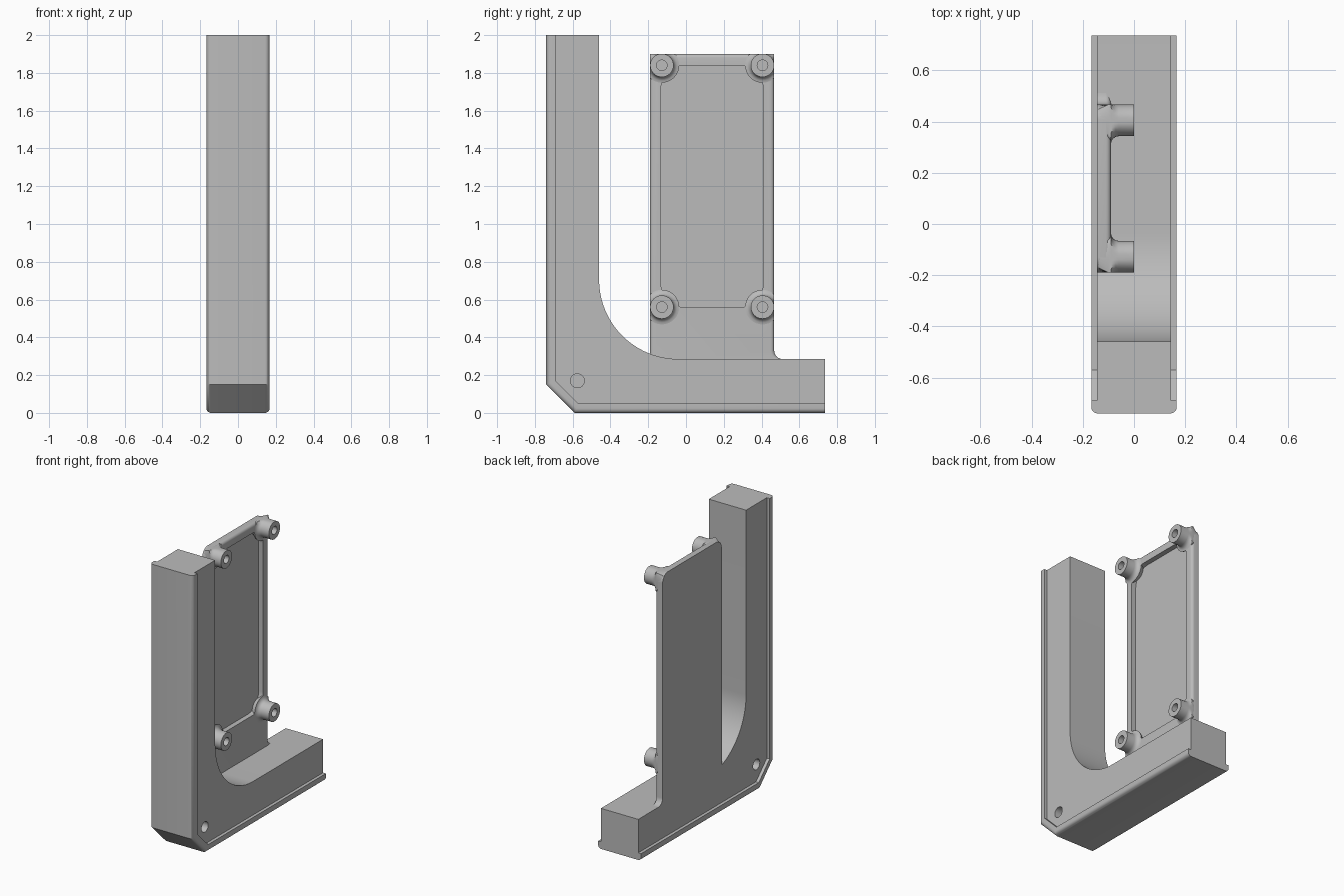
import bpy, bmesh, math

cube = bpy.data.objects.get("Cube")
if cube:
    bpy.data.objects.remove(cube, do_unlink=True)

grey = bpy.data.materials.new("light grey")
grey.use_nodes = True
grey.diffuse_color = (0.5, 0.5, 0.5, 1)
grey.node_tree.nodes["Principled BSDF"].inputs["Base Color"].default_value = (0.5, 0.5, 0.5, 1)


def finish(name, bm):
    bmesh.ops.recalc_face_normals(bm, faces=bm.faces)
    mesh = bpy.data.meshes.new(name)
    bm.to_mesh(mesh)
    bm.free()
    mesh.materials.append(grey)
    obj = bpy.data.objects.new(name, mesh)
    bpy.context.collection.objects.link(obj)
    return obj


def arc(cy, cz, r, start, end, steps=10):
    angles = [math.radians(start + (end - start) * i / steps) for i in range(steps + 1)]
    return [(cy + r * math.cos(a), cz + r * math.sin(a)) for a in angles]


def slab(name, profile, x0, x1, bevel=0, rounded=None):
    """Extrude a (y, z) profile from x0 to x1; round the edges chosen by a rule."""
    bm = bmesh.new()
    face = bm.faces.new([bm.verts.new((x0, y, z)) for y, z in profile])
    top = bmesh.ops.extrude_face_region(bm, geom=[face])["geom"]
    bmesh.ops.translate(bm, verts=[g for g in top if isinstance(g, bmesh.types.BMVert)],
                        vec=(x1 - x0, 0, 0))
    bmesh.ops.recalc_face_normals(bm, faces=bm.faces)
    if bevel:
        edges = [e for e in bm.edges if rounded(*e.verts)]
        bmesh.ops.bevel(bm, geom=edges, offset=bevel, segments=5, profile=0.5, affect='EDGES')
    return finish(name, bm)


def cut(target, cutter):
    cutter.hide_render = True
    mod = target.modifiers.new("cut", 'BOOLEAN')
    mod.operation = 'DIFFERENCE'
    mod.solver = 'EXACT'
    mod.object = cutter
    bpy.context.view_layer.objects.active = target
    bpy.ops.object.modifier_apply(modifier=mod.name)
    bpy.data.objects.remove(cutter, do_unlink=True)


SIDE, LIP, BACK = 0.145, 0.167, 0.737
BASE_TOP, RIM = 0.285, -0.09

# L-shaped body with a swept inner corner and a blind hole in each side
body = slab("frame_body", [(-0.69, 2), (-0.69, 0.17), (-0.57, 0.05), (BACK, 0.05), (BACK, BASE_TOP)]
            + arc(-0.04, 0.705, 0.42, 270, 180, 24) + [(-0.46, 2)], -SIDE, SIDE)
for side in (-1, 1):
    cut(body, slab("hole_cutter", arc(-0.575, 0.17, 0.037, 0, 345, 23), side * 0.085, side * 0.2))

# Wider lip running around the outside of the body
outer = [(-0.74, 2), (-0.74, 0.15), (-0.59, 0), (BACK, 0)]


def on_outer(a, b):
    near = [any(math.hypot(v.co.y - y, v.co.z - z) < 1e-4 for y, z in outer) for v in (a, b)]
    return all(near) and abs(a.co.x - b.co.x) < 1e-4


lip = slab("outer_lip", outer + [(BACK, 0.05), (-0.57, 0.05), (-0.69, 0.17), (-0.69, 2)],
           -LIP, LIP, 0.024, on_outer)

# Mounting panel with a shallow rounded pocket
Y0, Y1, TOP = -0.19, 0.467, 1.9
R = 0.06
panel = slab("mounting_panel", [(Y0, 0.27), (0.512, 0.27)]
             + arc(Y1 + 0.045, BASE_TOP + 0.045, 0.045, 270, 180, 6)
             + arc(Y1 - R, TOP - R, R, 0, 90) + arc(Y0 + R, TOP - R, R, 90, 180),
             -SIDE, RIM, 0.02,
             lambda a, b: min(a.co.x, b.co.x) > RIM - 1e-4 and max(a.co.z, b.co.z) > 0.28)
P = 0.12
py0, py1, pz0, pz1 = -0.132, 0.408, 0.56, 1.84
cut(panel, slab("pocket_cutter", arc(py0 + P, pz0 + P, P, 180, 270) + arc(py1 - P, pz0 + P, P, 270, 360)
                + arc(py1 - P, pz1 - P, P, 0, 90) + arc(py0 + P, pz1 - P, P, 90, 180), -0.125, 0))


def boss(name, cy, cz):
    """Turned screw post with a flared foot and a blind hole."""
    flare = [(0.092 - 0.03 * math.sin(t), RIM + 0.03 * (1 - math.cos(t)))
             for t in [math.radians(a) for a in (0, 22, 45, 67, 90)]]
    profile = [(0.06, -0.14), (0.09, -0.1)] + flare + [(0.062, 0), (0.028, 0), (0.028, -0.08)]
    bm = bmesh.new()
    n = 32
    rings = []
    for r, x in profile:
        ring = []
        for i in range(n):
            a = 2 * math.pi * i / n
            y = min(max(cy + r * math.cos(a), Y0), Y1)
            z = min(cz + r * math.sin(a), TOP)
            ring.append(bm.verts.new((x, y, z)))
        rings.append(ring)
    for a, b in zip(rings, rings[1:]):
        for i in range(n):
            j = (i + 1) % n
            bm.faces.new((a[i], a[j], b[j], b[i]))
    bm.faces.new(rings[0])
    bm.faces.new(rings[-1])
    return finish(name, bm)


# Four screw posts at the pocket corners
posts = [boss(f"{level}_{end}_post", cy, cz)
         for level, cz in (("lower", 0.56), ("upper", 1.84))
         for end, cy in (("front", -0.128), ("back", 0.405))]

# Smooth the rounded surfaces and keep the corners sharp
bpy.ops.object.select_all(action='DESELECT')
for obj in [body, lip, panel] + posts:
    obj.select_set(True)
bpy.context.view_layer.objects.active = body
bpy.ops.object.shade_smooth_by_angle(angle=math.radians(32))
